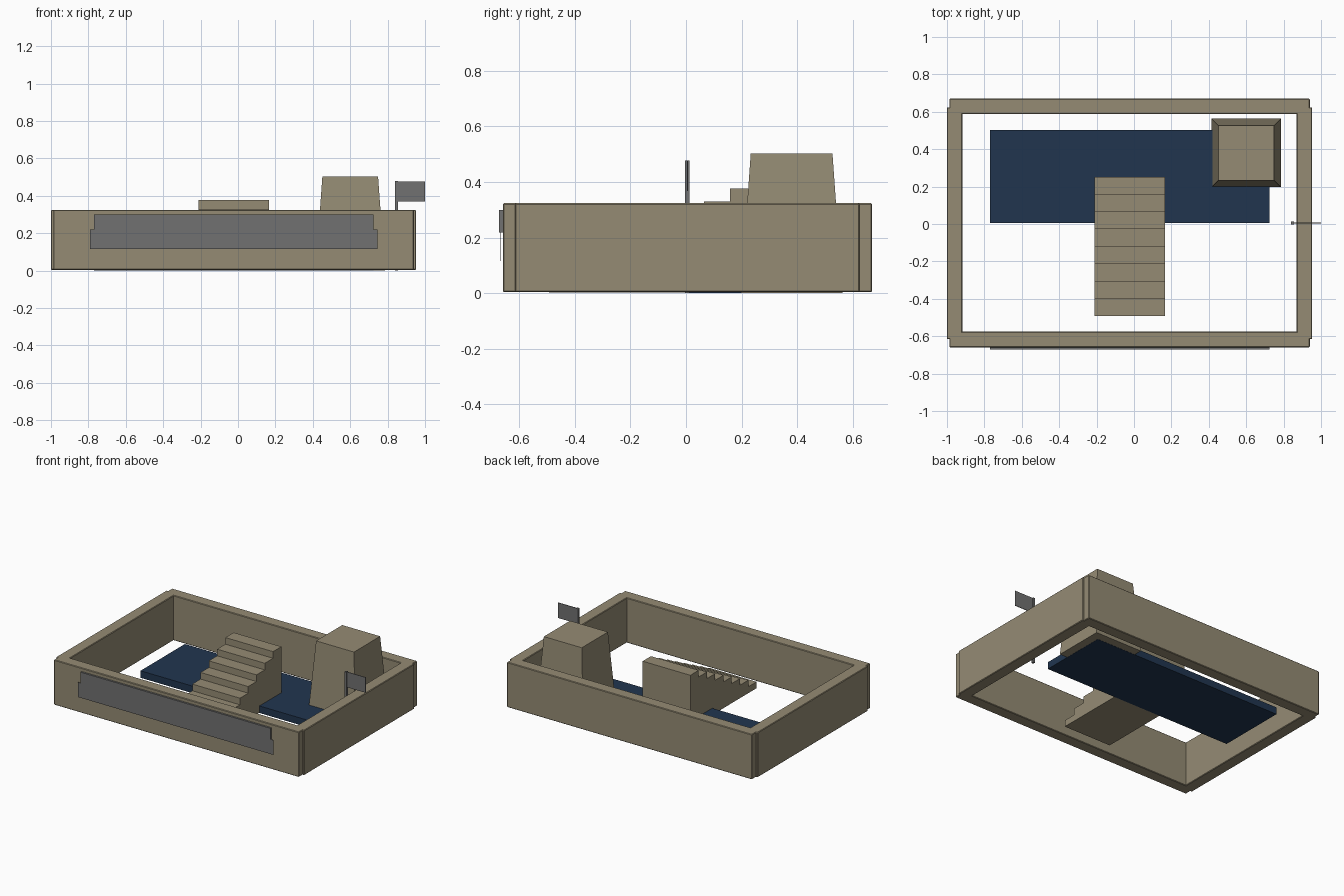
import bpy, bmesh

if "Cube" in bpy.data.objects:
    bpy.data.objects.remove(bpy.data.objects["Cube"])


def material(name, color):
    m = bpy.data.materials.new(name)
    m.diffuse_color = (*color, 1)
    m.use_nodes = True
    m.node_tree.nodes["Principled BSDF"].inputs["Base Color"].default_value = m.diffuse_color
    return m


STONE = material("tan stone", (0.30, 0.26, 0.175))
BLUE = material("dark blue", (0.015, 0.036, 0.078))
GRAY = material("gray cloth", (0.165, 0.165, 0.165))


def finish(name, bm, mat):
    bmesh.ops.recalc_face_normals(bm, faces=bm.faces)
    me = bpy.data.meshes.new(name)
    bm.to_mesh(me)
    bm.free()
    me.materials.append(mat)
    ob = bpy.data.objects.new(name, me)
    bpy.context.collection.objects.link(ob)
    return ob


def box(name, x, y, z, mat, taper=0, bevel=0):
    """Box from (min, max) ranges; taper pulls the top edges inward."""
    bm = bmesh.new()
    bmesh.ops.create_cube(bm, size=1)
    for v in bm.verts:
        sx, sy, top = v.co.x > 0, v.co.y > 0, v.co.z > 0
        inset = taper if top else 0
        v.co = (x[sx] + (-inset if sx else inset),
                y[sy] + (-inset if sy else inset), z[top])
    if bevel:
        bmesh.ops.bevel(bm, geom=bm.edges[:], offset=bevel, segments=1, affect='EDGES')
    return finish(name, bm, mat)


# Perimeter walls: side walls are a little wider out, end walls overlap them
WALL_Z = (0.004, 0.324)
for name, x, y in (("front_wall", (-0.987, 0.94), (-0.659, -0.576)),
                   ("back_wall", (-0.987, 0.94), (0.587, 0.67)),
                   ("left_wall", (-1.0, -0.917), (-0.616, 0.624)),
                   ("right_wall", (0.869, 0.952), (-0.616, 0.624))):
    box(name, x, y, WALL_Z, STONE, bevel=0.004)

# Floor slab and tapered tower
box("floor_slab", (-0.77, 0.725), (0.005, 0.503), (0.0, 0.05), BLUE)
box("tower", (0.415, 0.785), (0.197, 0.563), (0.001, 0.502), STONE, taper=0.036)

# Solid staircase: stepped side profile extruded across x
N, Y0, RUN, RISE = 8, -0.493, 0.093, 0.0472
profile = [(Y0, 0.002)]
for i in range(N):
    profile += [(Y0 + i * RUN, (i + 1) * RISE), (Y0 + (i + 1) * RUN, (i + 1) * RISE)]
profile.append((Y0 + N * RUN, 0.002))
bm = bmesh.new()
side = bm.faces.new([bm.verts.new((-0.21, y, z)) for y, z in profile])
ext = bmesh.ops.extrude_face_region(bm, geom=[side], use_keep_orig=True)
for g in ext["geom"]:
    if isinstance(g, bmesh.types.BMVert):
        g.co.x = 0.165
finish("staircase", bm, STONE)

# Front banner: thick upper board with a thin wider cloth below
box("banner_board", (-0.77, 0.725), (-0.672, -0.655), (0.218, 0.299), GRAY)
box("banner_cloth", (-0.79, 0.747), (-0.669, -0.667), (0.115, 0.22), GRAY)

# Flag on its pole
box("flag_pole", (0.84, 0.856), (-0.003, 0.013), (0.0, 0.478), GRAY)
box("flag", (0.85, 1.0), (0.003, 0.007), (0.368, 0.477), GRAY)
